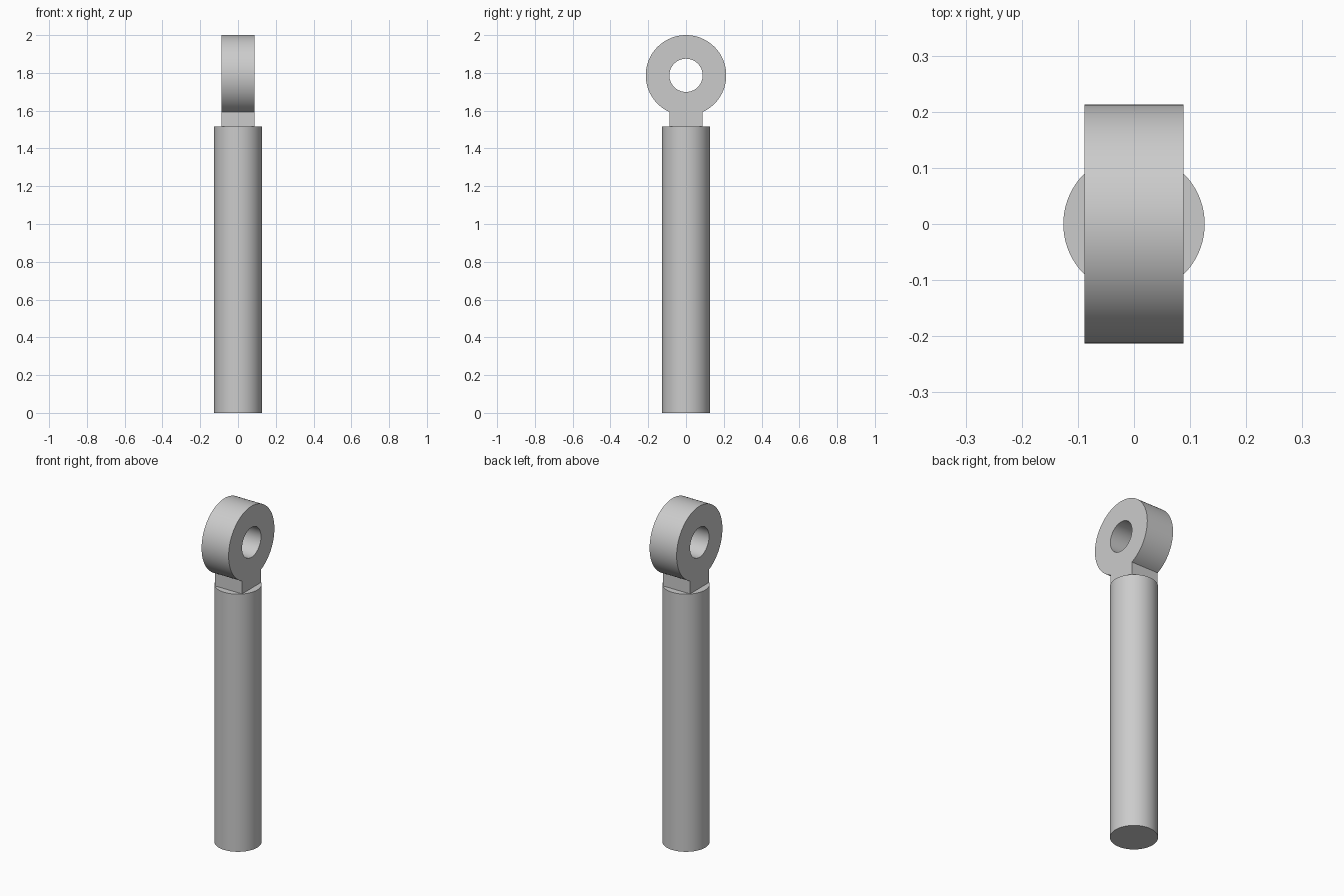
import bpy, bmesh
from math import sin, cos, asin, pi, radians
from mathutils import Vector

cube = bpy.data.objects.get("Cube")
if cube:
    bpy.data.objects.remove(cube, do_unlink=True)

ROD_R, ROD_H = 0.126, 1.517
EYE_R, HOLE_R, HALF = 0.213, 0.088, 0.088
EYE_Z = 2.0 - EYE_R
SEGS = 96

steel = bpy.data.materials.new("light_grey_steel")
steel.use_nodes = True
grey = (0.6, 0.6, 0.6, 1)
steel.diffuse_color = grey
steel.node_tree.nodes["Principled BSDF"].inputs["Base Color"].default_value = grey


def finish(obj, name):
    """Name, colour and shade a part."""
    obj.name = obj.data.name = name
    obj.data.materials.append(steel)
    bpy.ops.object.select_all(action='DESELECT')
    obj.select_set(True)
    bpy.context.view_layer.objects.active = obj
    bpy.ops.object.shade_smooth_by_angle(angle=radians(30))


def arc(radius, start, end, count):
    """Points in the YZ plane around the eye centre, angle from straight down."""
    step = (end - start) / count
    return [Vector((-HALF, radius * sin(start + i * step),
                    EYE_Z - radius * cos(start + i * step))) for i in range(count + 1)]


# Round shaft
bpy.ops.mesh.primitive_cylinder_add(vertices=SEGS, radius=ROD_R, depth=ROD_H,
                                    location=(0, 0, ROD_H / 2))
finish(bpy.context.object, "shaft")

# Eye with square neck: keyhole outline and round hole, extruded across x
gap = asin(HALF / EYE_R)
neck_bottom = ROD_H - 0.01
outline = arc(EYE_R, gap, 2 * pi - gap, SEGS)
outline += [Vector((-HALF, -HALF, neck_bottom)), Vector((-HALF, HALF, neck_bottom))]
hole = arc(HOLE_R, 0, 2 * pi, SEGS)[:-1]

bm = bmesh.new()
edges = []
for loop in (outline, hole):
    verts = [bm.verts.new(p) for p in loop]
    edges += [bm.edges.new((verts[i - 1], verts[i])) for i in range(len(verts))]
bmesh.ops.triangle_fill(bm, edges=edges, use_beauty=True, normal=(-1, 0, 0))
result = bmesh.ops.extrude_face_region(bm, geom=bm.faces[:], use_keep_orig=True)
moved = [g for g in result["geom"] if isinstance(g, bmesh.types.BMVert)]
bmesh.ops.translate(bm, verts=moved, vec=(2 * HALF, 0, 0))
bmesh.ops.recalc_face_normals(bm, faces=bm.faces[:])
mesh = bpy.data.meshes.new("eye_and_neck")
bm.to_mesh(mesh)
bm.free()
eye = bpy.data.objects.new("eye_and_neck", mesh)
bpy.context.collection.objects.link(eye)
finish(eye, "eye_and_neck")
